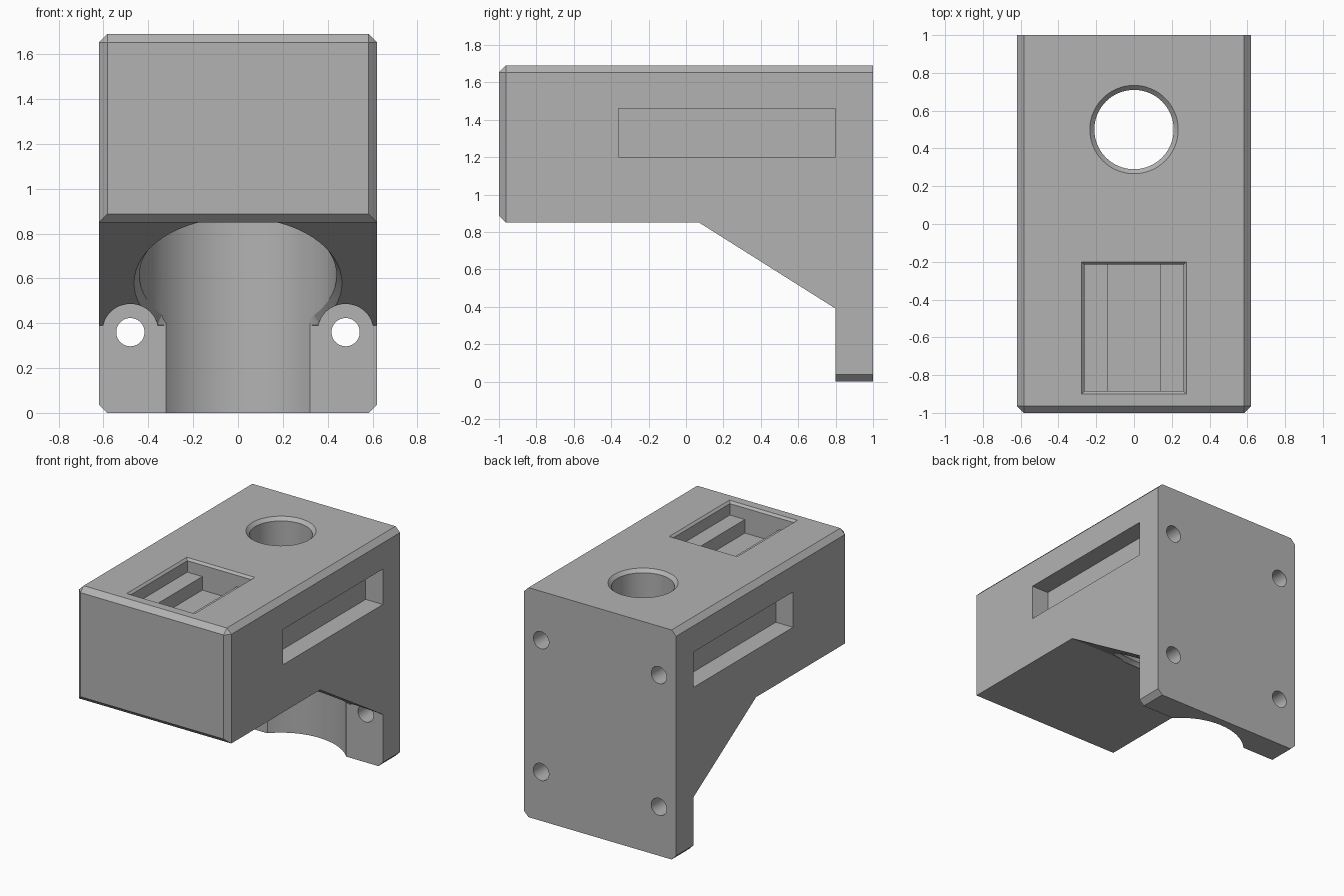
import bpy, bmesh, math
from mathutils import Matrix, Vector

cube = bpy.data.objects.get("Cube")
if cube:
    bpy.data.objects.remove(cube, do_unlink=True)

HALF_W, TOP, BELLY, CHAMFER = 0.62, 1.69, 0.85, 0.037
FLANGE_Y, BORE_Y, SCREW_X = 0.80, 0.50, 0.48
SLOPE = (0.39 - BELLY) / (FLANGE_Y - 0.07)

grey = bpy.data.materials.new("plain grey")
grey.use_nodes = True
grey.diffuse_color = (0.45, 0.45, 0.45, 1)
grey.node_tree.nodes["Principled BSDF"].inputs["Base Color"].default_value = grey.diffuse_color


def make_object(name, bm):
    bmesh.ops.recalc_face_normals(bm, faces=bm.faces)
    mesh = bpy.data.meshes.new(name)
    bm.to_mesh(mesh)
    bm.free()
    obj = bpy.data.objects.new(name, mesh)
    bpy.context.collection.objects.link(obj)
    mesh.materials.append(grey)
    return obj


def cut(name, bm):
    """Subtract a closed shape from the bracket."""
    tool = make_object(name, bm)
    tool.hide_render = True
    mod = bracket.modifiers.new(name, "BOOLEAN")
    mod.operation, mod.solver, mod.object = "DIFFERENCE", "EXACT", tool
    bpy.context.view_layer.objects.active = bracket
    bpy.ops.object.modifier_apply(modifier=name)
    bpy.data.objects.remove(tool, do_unlink=True)


def loft(rings):
    """Closed solid through matching rings of points."""
    bm = bmesh.new()
    loops = [[bm.verts.new(p) for p in ring] for ring in rings]
    n = len(loops[0])
    for a, b in zip(loops, loops[1:]):
        for i in range(n):
            j = (i + 1) % n
            bm.faces.new((a[i], a[j], b[j], b[i]))
    bm.faces.new(loops[0])
    bm.faces.new(loops[-1])
    return bm


def circle(radius, z, n=64):
    """Horizontal ring around the bore axis."""
    turns = [2 * math.pi * i / n for i in range(n)]
    return [Vector((radius * math.cos(t), BORE_Y + radius * math.sin(t), z)) for t in turns]


def box(x0, x1, y0, y1, z0, z1, flare=0):
    def ring(z, f):
        return [(x0 - f, y0 - f, z), (x1 + f, y0 - f, z), (x1 + f, y1 + f, z), (x0 - f, y1 + f, z)]
    return loft([ring(z0, 0), ring(z1, flare)])


def rod(x, z, radius, y0, y1, n=48):
    """Cylinder lying along y."""
    bm = bmesh.new()
    place = Matrix.Translation((x, (y0 + y1) / 2, z)) @ Matrix.Rotation(math.pi / 2, 4, "X")
    bmesh.ops.create_cone(bm, cap_ends=True, segments=n, radius1=radius, radius2=radius,
                          depth=y1 - y0, matrix=place)
    return bm


# Body: side profile extruded across the width
profile = [(-1, BELLY), (0.07, BELLY), (FLANGE_Y, 0.39), (FLANGE_Y, 0), (1, 0), (1, TOP), (-1, TOP)]
bm = loft([[(x, y, z) for y, z in profile] for x in (-HALF_W, HALF_W)])


def is_chamfered(edge):
    a, b = (v.co for v in edge.verts)
    front = a.y < -0.99 and b.y < -0.99
    side = abs(a.x - b.x) < 0.01
    level = a.z > TOP - 0.01 and b.z > TOP - 0.01 or a.z < 0.01 and b.z < 0.01
    return front or (side and level)


bmesh.ops.bevel(bm, geom=[e for e in bm.edges if is_chamfered(e)], offset=CHAMFER,
                offset_type="OFFSET", segments=1, affect="EDGES")
bracket = make_object("bracket_body", bm)

# Main bore from below, then the narrow top hole with its countersink
cut("main_bore", loft([circle(0.44, -0.1), circle(0.44, 1.1)]))
cut("top_hole", loft([circle(0.21, 1.0), circle(0.21, TOP - 0.024),
                      circle(0.234, TOP), circle(0.234, TOP + 0.1)]))


# Chamfer where the bore meets the sloping gusset
def slanted(radius, lift):
    ring = circle(radius, 0)
    for p in ring:
        p.y = min(p.y, FLANGE_Y - 0.001)
        p.z = 0.39 + SLOPE * (p.y - FLANGE_Y) + lift
    return ring


cut("bore_chamfer", loft([slanted(0.468, -0.01), slanted(0.464, 0), slanted(0.435, 0.04)]))

# Screw holes, lower screw-head clearances and side slots
for side in (-1, 1):
    x = side * SCREW_X
    for z in (0.36, 1.33):
        cut("screw_hole", rod(x, z, 0.063, 0.7, 1.1))
    cut("head_clearance", rod(x, 0.36, 0.126, 0.2, FLANGE_Y))
    cut("slot_channel", rod(x, 1.33, 0.13, -0.36, FLANGE_Y))
    outer = sorted((x, side * 0.8))
    cut("slot_opening", box(*outer, -0.36, FLANGE_Y, 1.2, 1.46))

# Top pocket: chamfered rim, shallow ledges and a deeper central channel
cut("pocket", box(-0.262, 0.262, -0.885, -0.215, TOP - 0.1, TOP + 0.1))
cut("pocket_rim", box(-0.262, 0.262, -0.885, -0.215, TOP - 0.016, TOP + 0.001, 0.016))
cut("pocket_channel", box(-0.14, 0.14, -0.885, -0.215, TOP - 0.2, TOP - 0.05))

# Smooth the round walls, keep the edges sharp
bpy.ops.object.select_all(action="DESELECT")
bracket.select_set(True)
bpy.context.view_layer.objects.active = bracket
bpy.ops.object.shade_smooth_by_angle(angle=math.radians(25))
